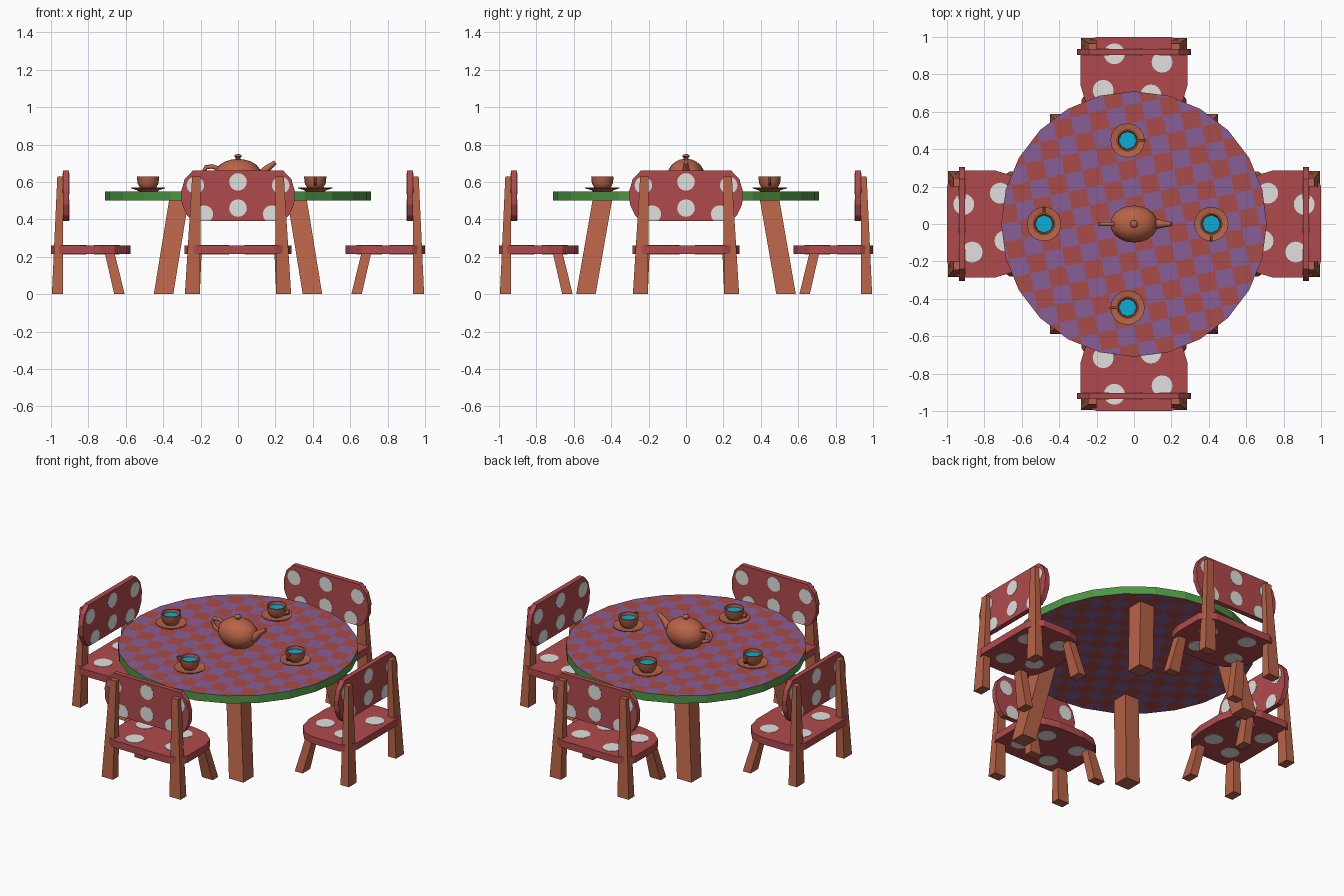
import bpy, bmesh, math
from mathutils import Vector, Matrix

if "Cube" in bpy.data.objects:
    bpy.data.objects.remove(bpy.data.objects["Cube"])


def material(name, r, g, b):
    m = bpy.data.materials.new(name)
    lin = [((c / 255 + 0.055) / 1.055) ** 2.4 if c > 10 else c / 255 / 12.92 for c in (r, g, b)]
    m.diffuse_color = (*lin, 1)
    m.use_nodes = True
    m.node_tree.nodes["Principled BSDF"].inputs["Base Color"].default_value = m.diffuse_color
    return m


WOOD = material("terracotta wood", 184, 99, 71)
RED = material("chair red", 176, 74, 76)
WHITE = material("dot white", 224, 224, 222)
PURPLE = material("table purple", 136, 95, 150)
CHECK = material("table red", 170, 76, 72)
GREEN = material("rim green", 78, 150, 68)
TEA = material("tea cyan", 12, 172, 212)


def finish(bm, name, mats, smooth=False):
    bmesh.ops.recalc_face_normals(bm, faces=bm.faces)
    me = bpy.data.meshes.new(name)
    bm.to_mesh(me)
    bm.free()
    for m in mats:
        me.materials.append(m)
    ob = bpy.data.objects.new(name, me)
    bpy.context.collection.objects.link(ob)
    if smooth:
        bpy.context.view_layer.objects.active = ob
        bpy.ops.object.select_all(action='DESELECT')
        ob.select_set(True)
        bpy.ops.object.shade_smooth_by_angle(angle=math.radians(50))
    return ob


def loft(bm, rings):
    """Closed solid through a list of rings of equal length."""
    vs = [[bm.verts.new(p) for p in r] for r in rings]
    n = len(vs[0])
    for a, b in zip(vs, vs[1:]):
        for i in range(n):
            bm.faces.new((a[i], a[(i + 1) % n], b[(i + 1) % n], b[i]))
    bm.faces.new(vs[0][::-1])
    bm.faces.new(vs[-1])


def solid(name, rings, mat, smooth=False):
    bm = bmesh.new()
    loft(bm, rings)
    return finish(bm, name, [mat], smooth)


def circle(r, z, n, c=(0, 0), sy=1.0):
    return [(c[0] + r * math.cos(2 * math.pi * i / n), c[1] + r * sy * math.sin(2 * math.pi * i / n), z)
            for i in range(n)]


def tube(path, radii, n=8):
    """Rings around a path lying in a vertical plane."""
    pts = [Vector(p) for p in path]
    rings = []
    for i, p in enumerate(pts):
        t = (pts[min(i + 1, len(pts) - 1)] - pts[max(i - 1, 0)]).normalized()
        side = Vector((0, 1, 0))
        up = t.cross(side)
        rings.append([p + radii[i] * (side * math.cos(a) + up * math.sin(a))
                      for a in (2 * math.pi * k / n for k in range(n))])
    return rings


def rect(x0, x1, y0, y1, z):
    return [(x0, y0, z), (x1, y0, z), (x1, y1, z), (x0, y1, z)]


# Table top: disc cut along a tilted grid, coloured as a checkerboard
bm = bmesh.new()
loft(bm, [circle(0.71, 0.50, 24), circle(0.71, 0.55, 24)])
cell, tilt = 0.0965, math.radians(12)
origin = Vector((-0.134, -0.62, 0))
ax = Vector((math.cos(tilt), math.sin(tilt), 0))
ay = Vector((-math.sin(tilt), math.cos(tilt), 0))
for d in (ax, ay):
    for k in range(-18, 19):
        bmesh.ops.bisect_plane(bm, geom=bm.verts[:] + bm.edges[:] + bm.faces[:], dist=1e-6,
                               plane_co=origin + d * cell * (k + 0.5), plane_no=d)
bm.normal_update()
for f in bm.faces:
    if abs(f.normal.z) < 0.5:
        f.material_index = 2
    else:
        p = f.calc_center_median() - origin
        s = math.floor(p.dot(ax) / cell + 0.5) + math.floor(p.dot(ay) / cell + 0.5)
        f.material_index = 1 if s % 2 == 0 else 0
finish(bm, "table_top", [PURPLE, CHECK, GREEN])

# Splayed table legs
for sx in (-1, 1):
    for sy in (-1, 1):
        rings = []
        for x, y, z in ((0.398, 0.535, 0), (0.316, 0.447, 0.505)):
            rings.append(rect(sx * x - 0.052, sx * x + 0.052, sy * y - 0.052, sy * y + 0.052, z))
        solid("table_leg", rings, WOOD)

# Chairs: u runs across the chair, v runs outward from the table
seat_half = [(0.2, 1.0), (0.26, 0.975), (0.285, 0.93), (0.285, 0.74), (0.262, 0.66), (0.19, 0.60), (0.09, 0.575)]
back_half = [(0.24, 0.662), (0.285, 0.615), (0.304, 0.55), (0.3, 0.48), (0.272, 0.42), (0.24, 0.392)]
seat_dots = [(-0.165, 0.715), (0.15, 0.865), (-0.105, 0.91), (0.09, 0.69)]
back_dots = [(0, 0.6), (0, 0.46), (-0.228, 0.582), (0.228, 0.582), (-0.18, 0.428), (0.18, 0.428)]


def full(half):
    return half + [(-a, b) for a, b in reversed(half)]


places = {"front": lambda u, v, z: (u, -v, z), "back": lambda u, v, z: (u, v, z),
          "left": lambda u, v, z: (-v, -u, z), "right": lambda u, v, z: (v, -u, z)}
for side, put in places.items():
    def place(rings):
        return [[put(*p) for p in r] for r in rings]

    solid(side + "_chair_seat", place([[(u, v, z) for u, v in full(seat_half)] for z in (0.215, 0.26)]), RED)
    solid(side + "_chair_back", place([[(u, v, z) for u, z in full(back_half)] for v in (0.904, 0.936)]), RED)

    # Polka dots as thin plates on both faces
    bm = bmesh.new()
    for c in seat_dots:
        for z0, z1 in ((0.213, 0.2155), (0.2595, 0.262)):
            loft(bm, place([circle(0.056, z0, 16, c), circle(0.056, z1, 16, c)]))
    for c in back_dots:
        ring = [(x, max(z, 0.393)) for x, z, _ in circle(0.047, 0, 16, c)]
        for v0, v1 in ((0.902, 0.9045), (0.9355, 0.938)):
            loft(bm, place([[(u, v, z) for u, z in ring] for v in (v0, v1)]))
    finish(bm, side + "_chair_dots", [WHITE])

    # Tall back posts and short splayed front legs
    for s in (-1, 1):
        solid(side + "_chair_back_post", place([rect(s * 0.203, s * 0.284, 0.936, 0.995, 0),
                                                rect(s * 0.2, s * 0.245, 0.936, 0.966, 0.63)]), WOOD)
        solid(side + "_chair_front_leg", place([rect(s * 0.204, s * 0.282, 0.606, 0.662, 0),
                                                rect(s * 0.195, s * 0.25, 0.66, 0.712, 0.22)]), WOOD)

# Cups on saucers, each turned a quarter around the table
for k, side in enumerate(("right", "back", "left", "front")):
    turn = Matrix.Translation((-0.034, 0, 0)) @ Matrix.Rotation(k * math.pi / 2, 4, 'Z') \
        @ Matrix.Translation((0.447, 0, 0))
    saucer = [(0.052, 0.55), (0.06, 0.556), (0.092, 0.566), (0.092, 0.571), (0.05, 0.564)]
    cup = [(0.035, 0.562), (0.045, 0.572), (0.056, 0.592), (0.06, 0.63), (0.052, 0.63), (0.048, 0.605)]
    parts = [solid(side + "_saucer", [circle(r, z, 16) for r, z in saucer], WOOD, True),
             solid(side + "_cup", [circle(r, z, 16) for r, z in cup], WOOD, True),
             solid(side + "_tea", [circle(0.046, 0.604, 8), circle(0.048, 0.614, 8)], TEA)]
    loop = [(0.053, 0, 0.619), (0.075, 0, 0.622), (0.09, 0, 0.61), (0.083, 0, 0.594), (0.05, 0, 0.583)]
    handle = solid(side + "_cup_handle", tube(loop, [0.007] * 5, 6), WOOD, True)
    handle.data.transform(Matrix.Rotation(-math.pi / 2, 4, 'Z'))
    for ob in parts + [handle]:
        ob.matrix_world = turn

# Teapot: oval body, knob, spout and handle
body = [(0.07, 0.55), (0.1, 0.572), (0.122, 0.605), (0.127, 0.635), (0.12, 0.664), (0.1, 0.69),
        (0.07, 0.709), (0.035, 0.719), (0.014, 0.722), (0.011, 0.728), (0.02, 0.735), (0.018, 0.743), (0.008, 0.748)]
rings = [circle(r, z, 20, sy=0.78 if z < 0.715 else 1) for r, z in body]
solid("teapot_body", rings, WOOD, True)
spout = [(0.09, 0, 0.615), (0.13, 0, 0.642), (0.16, 0, 0.675), (0.2, 0, 0.705)]
solid("teapot_spout", tube(spout, [0.036, 0.026, 0.018, 0.011]), WOOD, True)
grip = [(-0.1, 0, 0.67), (-0.14, 0, 0.683), (-0.172, 0, 0.678), (-0.183, 0, 0.655), (-0.165, 0, 0.622),
        (-0.105, 0, 0.597)]
solid("teapot_handle", tube(grip, [0.012] * 6), WOOD, True)
